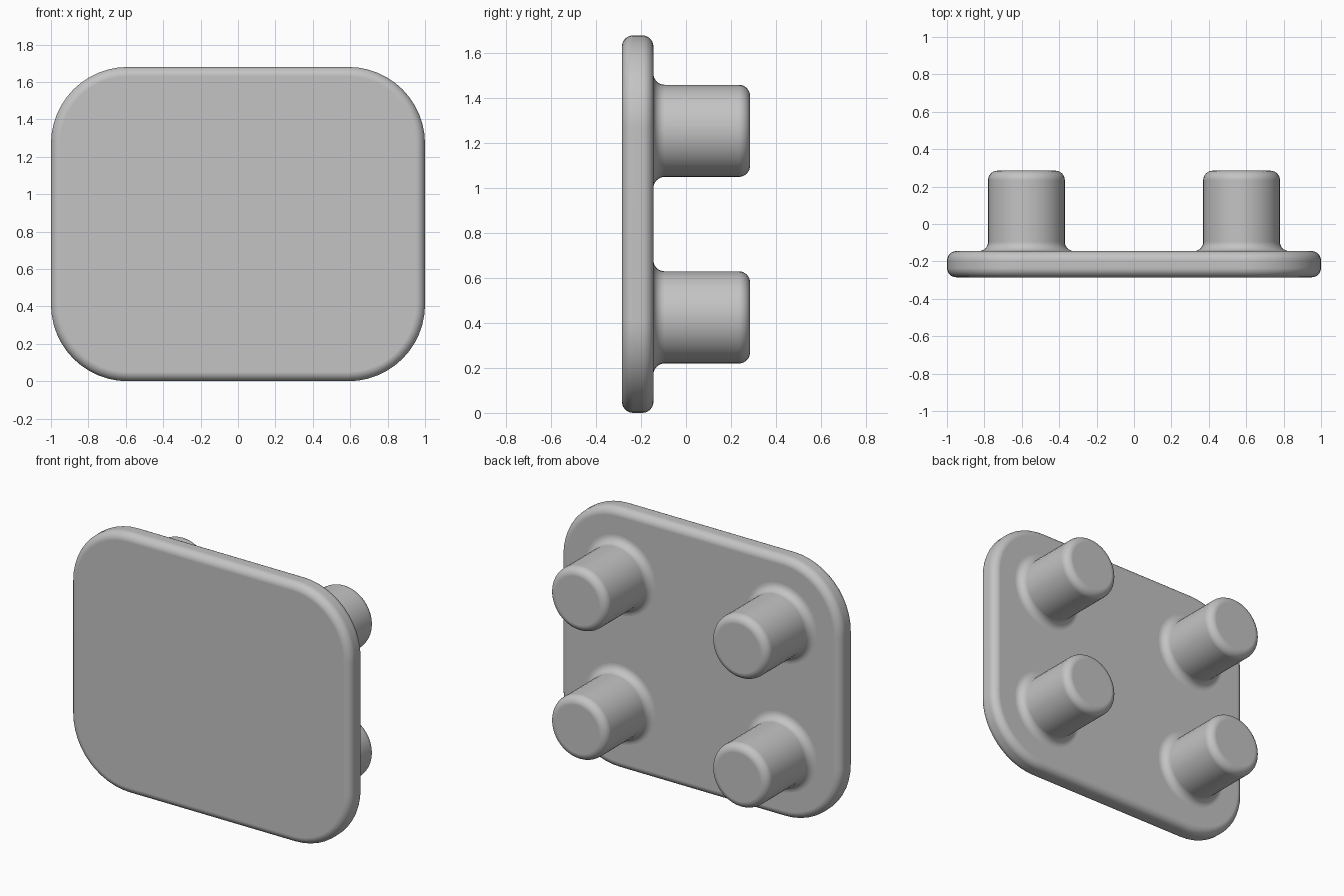
import bpy, bmesh
from math import sin, cos, pi, radians

if "Cube" in bpy.data.objects:
    bpy.data.objects.remove(bpy.data.objects["Cube"], do_unlink=True)

grey = bpy.data.materials.new("plain grey")
grey.use_nodes = True
colour = (0.55, 0.55, 0.55, 1)
grey.diffuse_color = colour
grey.node_tree.nodes["Principled BSDF"].inputs["Base Color"].default_value = colour

FRONT, PLATE_BACK, PEG_END = -0.285, -0.145, 0.285
FILLET, STEPS = 0.05, 8


def outline(half_w, half_h, radius, steps):
    """Rounded rectangle in the xz plane; a circle when all sizes match."""
    points = []
    for quarter, (sx, sz) in enumerate([(1, 1), (-1, 1), (-1, -1), (1, -1)]):
        for i in range(steps + 1):
            a = (quarter + i / steps) * pi / 2
            points.append((sx * (half_w - radius) + radius * cos(a),
                           sz * (half_h - radius) + radius * sin(a)))
    return points


def loft(name, centre, half_w, half_h, radius, rings, steps):
    """Join outlines grown by an offset at each depth, then cap both ends."""
    bm = bmesh.new()
    loops = []
    for y, grow in rings:
        pts = outline(half_w + grow, half_h + grow, radius + grow, steps)
        loops.append([bm.verts.new((x, y, z)) for x, z in pts])
    for a, b in zip(loops, loops[1:]):
        for i in range(len(a)):
            j = (i + 1) % len(a)
            bm.faces.new((a[i], a[j], b[j], b[i]))
    bm.faces.new(loops[0])
    bm.faces.new(loops[-1])
    bmesh.ops.remove_doubles(bm, verts=bm.verts, dist=1e-5)
    bmesh.ops.recalc_face_normals(bm, faces=bm.faces)
    mesh = bpy.data.meshes.new(name)
    bm.to_mesh(mesh)
    bm.free()
    mesh.materials.append(grey)
    obj = bpy.data.objects.new(name, mesh)
    obj.location = (centre[0], 0, centre[1])
    bpy.context.collection.objects.link(obj)
    bpy.ops.object.select_all(action='DESELECT')
    obj.select_set(True)
    bpy.context.view_layer.objects.active = obj
    bpy.ops.object.shade_smooth_by_angle(angle=radians(35))
    normals = obj.modifiers.new("flat caps", 'WEIGHTED_NORMAL')
    normals.keep_sharp = True
    return obj


arc = [i / STEPS * pi / 2 for i in range(STEPS + 1)]
# Rounded rim, from the flat end face out to the full side
rim = [(FILLET * (1 - cos(a)), FILLET * (sin(a) - 1)) for a in arc]

# Plate with both edges rounded
plate_rings = [(FRONT + d, g) for d, g in rim]
plate_rings += [(PLATE_BACK - d, g) for d, g in reversed(rim)]
loft("plate", (0, 0.84), 1.0, 0.84, 0.41, plate_rings, 12)

# Pegs with a flared foot and a rounded tip
foot = [(PLATE_BACK + FILLET * (1 - cos(a)), FILLET * (1 - sin(a))) for a in arc]
tip = [(PEG_END - d, g) for d, g in reversed(rim)]
peg_rings = [(PLATE_BACK - 0.02, FILLET)] + foot + tip
for side, x in (("right", -0.575), ("left", 0.575)):
    for level, z in (("lower", 0.425), ("upper", 1.255)):
        loft(f"{level}_{side}_peg", (x, z), 0.205, 0.205, 0.205, peg_rings, 10)
